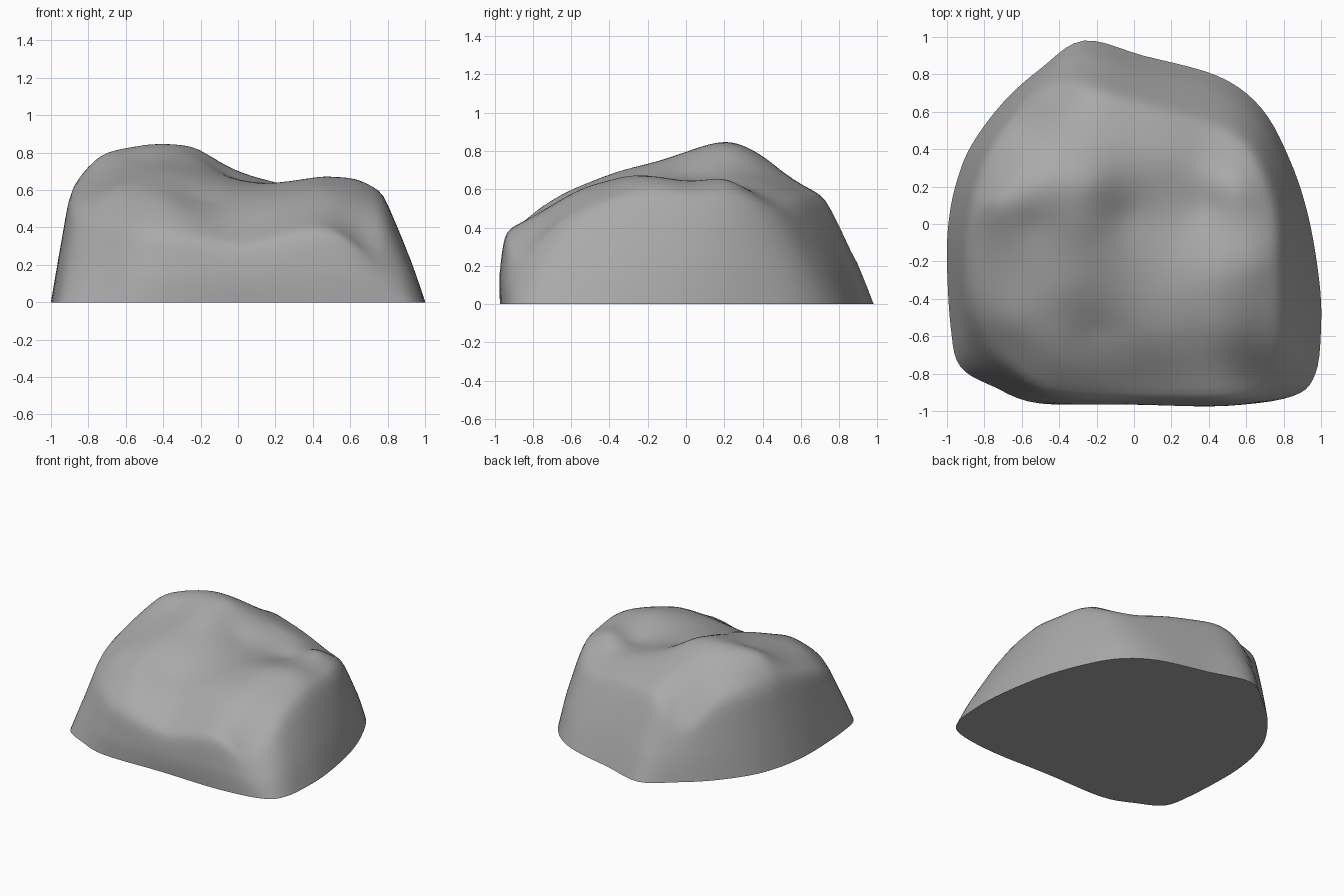
import bpy, bmesh, math
from mathutils import Vector

cube = bpy.data.objects.get("Cube")
if cube:
    bpy.data.objects.remove(cube)

# Outline stations: foot x, y, then shoulder x, y, z
STATIONS = [
    (-1, -.2, -.9, -.2, .58), (-.99, .02, -.88, .03, .64),
    (-.95, .22, -.85, .2, .62), (-.87, .42, -.77, .4, .61),
    (-.7, .65, -.65, .56, .56), (-.5, .83, -.49, .73, .37),
    (-.27, .98, -.28, .74, .54), (.05, .9, 0, .66, .56),
    (.45, .79, .38, .55, .5), (.68, .62, .58, .45, .51),
    (.83, .35, .7, .27, .57), (.93, .05, .77, .03, .57),
    (.99, -.3, .78, -.28, .57), (1, -.55, .78, -.5, .51),
    (.97, -.8, .77, -.68, .41), (.85, -.92, .71, -.86, .27),
    (.5, -.97, .5, -.94, .39), (0, -.96, .03, -.94, .29),
    (-.5, -.96, -.42, -.92, .37), (-.75, -.87, -.65, -.77, .42),
    (-.93, -.76, -.8, -.63, .42), (-.98, -.55, -.88, -.45, .5),
]
# Peaks, ledges and dents of the upper surface
SUMMITS = [
    (-.45, -.66, .57), (-.7, -.55, .56), (-.65, -.3, .66), (-.35, -.35, .69),
    (-.22, .22, .82), (-.45, .25, .84), (-.62, .2, .82), (-.77, .13, .76),
    (-.55, 0, .77), (-.25, 0, .78), (-.05, .05, .68), (.08, .1, .65),
    (-.1, -.3, .65), (.1, -.3, .63), (.1, -.65, .52), (.5, -.6, .57),
    (.45, -.28, .67), (.67, -.2, .65), (.38, .1, .6), (.55, .2, .66),
    (.2, .4, .63), (-.2, .55, .66), (-.45, .5, .68), (-.2, -.6, .53),
    (-.35, -.8, .48),
]


def closed_curve(points, steps):
    """Smooth closed curve through the points."""
    out, n = [], len(points)
    for i in range(n):
        a, b, c, d = (points[(i + k) % n] for k in (-1, 0, 1, 2))
        for s in range(steps):
            t = s / steps
            out.append(b + 0.5 * t * (c - a + t * (2 * a - 5 * b + 4 * c - d
                       + t * (3 * (b - c) + d - a))))
    return out


def kernel(ax, ay, bx, by):
    return math.sqrt((ax - bx) ** 2 + (ay - by) ** 2 + 0.006)


def fit_surface(points):
    """Smooth height function through the given points."""
    rows = [[kernel(p[0], p[1], q[0], q[1]) for q in points] + [p[2]] for p in points]
    n = len(rows)
    for i in range(n):
        best = max(range(i, n), key=lambda r: abs(rows[r][i]))
        rows[i], rows[best] = rows[best], rows[i]
        for r in range(n):
            if r != i:
                f = rows[r][i] / rows[i][i]
                rows[r] = [u - f * v for u, v in zip(rows[r], rows[i])]
    weights = [rows[i][n] / rows[i][i] for i in range(n)]
    return lambda x, y: sum(w * kernel(x, y, p[0], p[1])
                            for w, p in zip(weights, points))


STEPS, WALL, TOP = 5, 10, 26
foot = closed_curve([Vector((s[0], s[1], 0)) for s in STATIONS], STEPS)
rim = closed_curve([Vector(s[2:]) for s in STATIONS], STEPS)
height = fit_surface([s[2:] for s in STATIONS] + SUMMITS)

bm = bmesh.new()
rings = []
# Steep walls, bulging outward on the front, back and right only
for k in range(WALL):
    t = k / WALL
    ring = []
    for a, b in zip(foot, rim):
        p = a.lerp(b, t)
        out = Vector((p.x, p.y, 0)).normalized()
        bulge = 0.015 * (1 + min(out.x, 0))
        ring.append(bm.verts.new(p + out * bulge * math.sin(math.pi * t)))
    rings.append(ring)
# Upper surface
for k in range(TOP):
    t = 1 - k / TOP
    rings.append([bm.verts.new((p.x * t, p.y * t, height(p.x * t, p.y * t)))
                  for p in rim])
count = len(foot)
for low, high in zip(rings, rings[1:]):
    for i in range(count):
        j = (i + 1) % count
        bm.faces.new((low[i], low[j], high[j], high[i]))
tip = bm.verts.new((0, 0, height(0, 0)))
for i in range(count):
    bm.faces.new((rings[-1][i], rings[-1][(i + 1) % count], tip))

# Soften the shoulder
soft = [v for ring in rings[5:WALL + 10] for v in ring]
for _ in range(4):
    bmesh.ops.smooth_vert(bm, verts=soft, factor=0.5,
                          use_axis_x=True, use_axis_y=True, use_axis_z=True)
# Flat underside
bm.faces.new(rings[0])
bmesh.ops.recalc_face_normals(bm, faces=bm.faces)

mesh = bpy.data.meshes.new("boulder")
bm.to_mesh(mesh)
bm.free()
boulder = bpy.data.objects.new("boulder", mesh)
bpy.context.collection.objects.link(boulder)

stone = bpy.data.materials.new("stone_grey")
stone.use_nodes = True
colour = (0.4, 0.4, 0.4, 1)
stone.diffuse_color = colour
stone.node_tree.nodes["Principled BSDF"].inputs["Base Color"].default_value = colour
mesh.materials.append(stone)

bpy.context.view_layer.objects.active = boulder
boulder.select_set(True)
bpy.ops.object.shade_smooth_by_angle(angle=math.radians(50))
